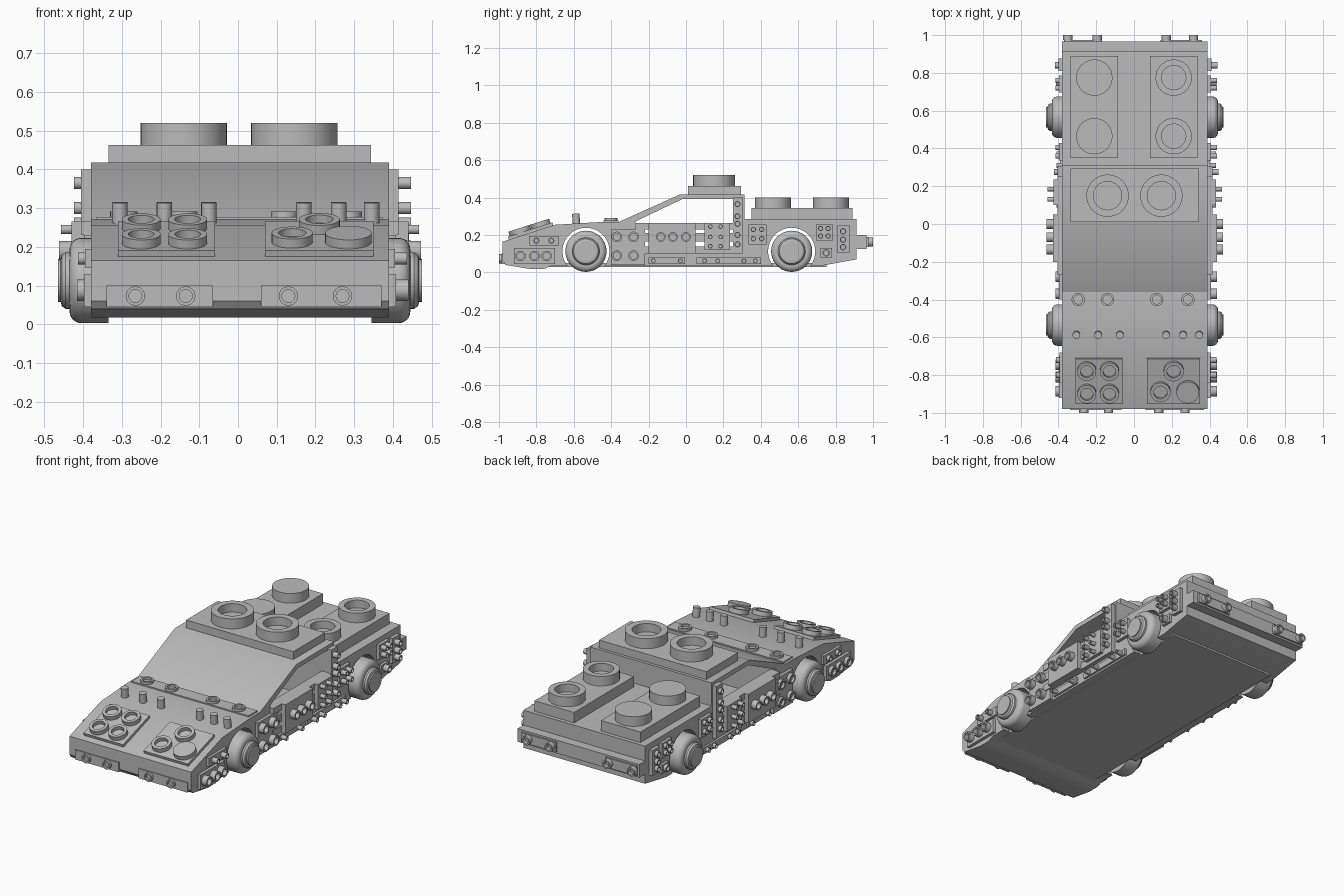
import bpy, bmesh
from math import pi, sin, cos, atan
from mathutils import Vector, Matrix

cube = bpy.data.objects.get("Cube")
if cube:
    bpy.data.objects.remove(cube, do_unlink=True)

grey = bpy.data.materials.new("light_grey")
grey.use_nodes = True
colour = (0.5, 0.5, 0.5, 1)
grey.diffuse_color = colour
grey.node_tree.nodes["Principled BSDF"].inputs["Base Color"].default_value = colour

MID = 0.005            # body centre line
HALF = 0.385           # body half width
UP, FRONT, BACK = Vector((0, 0, 1)), Vector((0, -1, 0)), Vector((0, 1, 0))


def finish(name, bm):
    bmesh.ops.recalc_face_normals(bm, faces=bm.faces)
    mesh = bpy.data.meshes.new(name)
    bm.to_mesh(mesh)
    bm.free()
    mesh.materials.append(grey)
    ob = bpy.data.objects.new(name, mesh)
    bpy.context.collection.objects.link(ob)
    return ob


def box(name, x, y, z, tilt=0):
    """Box from (low, high) ranges, tilted about its own centre."""
    bm = bmesh.new()
    size = Matrix.Diagonal((x[1] - x[0], y[1] - y[0], z[1] - z[0], 1))
    bmesh.ops.create_cube(bm, size=1, matrix=size)
    ob = finish(name, bm)
    ob.location = [(a + b) / 2 for a, b in (x, y, z)]
    ob.rotation_euler.x = tilt
    return ob


def lathe(name, profile, base, axis, steps=32):
    """Turn (radius, height) points round an axis."""
    bm = bmesh.new()
    verts = [bm.verts.new((r, 0, h)) for r, h in profile]
    edges = [bm.edges.new(pair) for pair in zip(verts, verts[1:])]
    bmesh.ops.spin(bm, geom=verts + edges, cent=(0, 0, 0), axis=(0, 0, 1),
                   angle=2 * pi, steps=steps)
    bmesh.ops.remove_doubles(bm, verts=bm.verts, dist=1e-5)
    ob = finish(name, bm)
    ob.location = base
    ob.rotation_euler = Vector(axis).to_track_quat('Z', 'Y').to_euler()
    return ob


def stud(name, base, axis, r, h, hollow=True):
    top = [(r, h), (r * 0.67, h), (r * 0.67, h * 0.2), (0, h * 0.2)] if hollow else [(r, h), (0, h)]
    return lathe(name, [(0, 0), (r, 0)] + top, base, axis, 32 if r > 0.03 else 18)


def extrude(name, outline):
    """Side outline in (y, z), extruded across the body width."""
    bm = bmesh.new()
    face = bm.faces.new([bm.verts.new((MID - HALF, y, z)) for y, z in outline])
    new = bmesh.ops.extrude_face_region(bm, geom=[face])["geom"]
    moved = [v for v in new if isinstance(v, bmesh.types.BMVert)]
    bmesh.ops.translate(bm, verts=moved, vec=(2 * HALF, 0, 0))
    return finish(name, bm)


# Lower body with wheel arches and an open cabin
WHEELS = (-0.535, 0.565)
WHEEL_Z, ARCH = 0.113, 0.126
FLOOR = 0.035


def arch(y):
    start = -0.67
    return [(y + ARCH * cos(a), WHEEL_Z + ARCH * sin(a))
            for a in [start + (pi - 2 * start) * i / 24 for i in range(25)]]


outline = [(-0.965, 0.04), (-0.98, 0.06), (-0.98, 0.165), (-0.70, 0.255), (-0.45, 0.27),
           (-0.27, 0.27), (-0.27, 0.1), (0.25, 0.1), (0.25, 0.285), (0.912, 0.285),
           (0.912, 0.07), (0.72, FLOOR)]
outline += arch(WHEELS[1]) + arch(WHEELS[0]) + [(-0.72, FLOOR), (-0.76, 0.018), (-0.83, 0.018)]
extrude("lower_body", outline)
box("floor_panel", (-0.335, 0.345), (-0.75, 0.75), (0.03, 0.05))

# Windshield, roof and cabin back as one bent band
extrude("cabin_shell", [(-0.37, 0.265), (-0.03, 0.418), (0.312, 0.418), (0.312, 0.1),
                        (0.25, 0.1), (0.25, 0.392), (-0.02, 0.392), (-0.28, 0.268)])

# Roof plate and studs
box("roof_plate", (-0.335, 0.343), (0.01, 0.295), (0.415, 0.463))
for x in (-0.14, 0.145):
    stud("roof_stud", (x, 0.15, 0.46), UP, 0.112, 0.06)

# Rear deck plates and studs
for x, hollow in ((-0.21, False), (0.21, True)):
    box("rear_deck_plate", (x - 0.125, x + 0.125), (0.35, 0.89), (0.28, 0.345))
    for y in (0.465, 0.775):
        stud("rear_deck_stud", (x, y, 0.345), UP, 0.096, 0.055, hollow)

# Sloping hood plates and studs
SLOPE = atan(0.32)
NORMAL = Vector((0, -sin(SLOPE), cos(SLOPE)))


def hood(x, y, lift):
    return Vector((x, y, 0.165 + (y + 0.98) * 0.32)) + NORMAL * lift


for x0, x1 in ((-0.31, -0.06), (0.07, 0.35)):
    z = hood(0, -0.83, 0.005).z
    box("hood_plate", (x0, x1), (-0.955, -0.705), (z - 0.012, z + 0.012), SLOPE)
for x, y, r, hollow in ((-0.25, -0.77, 0.05, True), (-0.13, -0.77, 0.05, True),
                        (-0.25, -0.89, 0.05, True), (-0.13, -0.89, 0.05, True),
                        (0.21, -0.77, 0.053, True), (0.14, -0.88, 0.053, True),
                        (0.285, -0.88, 0.06, False)):
    stud("hood_stud", hood(x, y, 0.015), NORMAL, r, 0.026, hollow)

# Hood pegs
for x in (-0.305, -0.19, -0.075, 0.17, 0.26, 0.345):
    stud("hood_peg", (x, -0.585, 0.255), (0, -0.08, 1), 0.02, 0.06, False)

# Strip below the windshield
box("cowl_plate", (-0.365, 0.375), (-0.44, -0.36), (0.26, 0.277))
for x in (-0.295, -0.14, 0.12, 0.285):
    stud("cowl_stud", (x, -0.4, 0.275), UP, 0.035, 0.016)

# Bumpers with lamps
for x0, x1 in ((-0.34, -0.065), (0.06, 0.37)):
    box("front_bumper_plate", (x0, x1), (-0.986, -0.97), (0.045, 0.1))
for x in (-0.265, -0.135, 0.13, 0.27):
    stud("front_lamp", (x, -0.984, 0.073), FRONT, 0.025, 0.016)
box("rear_bumper", (MID - HALF, MID + HALF), (0.9, 0.965), (0.125, 0.2))
for x0, x1 in ((-0.37, -0.17), (0.14, 0.36)):
    box("rear_bumper_plate", (x0, x1), (0.96, 0.975), (0.135, 0.19))
for x in (-0.35, -0.195, 0.17, 0.315):
    stud("rear_lamp", (x, 0.974, 0.163), BACK, 0.025, 0.026)

# Side plates: name, y range, z range, thickness, stud y list, stud z list, radius
SIDE_PLATES = [
    ("nose_side_plate", (-0.92, -0.7), (0.045, 0.13), 0.018, (-0.885, -0.81, -0.745), (0.088,), 0.028),
    ("nose_upper_plate", (-0.84, -0.68), (0.145, 0.195), 0.015, (-0.8, -0.72), (0.17,), 0.016),
    ("fender_plate", (-0.4, -0.22), (0.04, 0.23), 0.018, (-0.37, -0.28), (0.09, 0.19), 0.028),
    ("door_front", (-0.2, 0.05), (0.1, 0.265), 0.05, (-0.135, -0.07, 0.0), (0.19,), 0.026),
    ("door_rear", (0.1, 0.235), (0.12, 0.265), 0.045, (0.13, 0.185), (0.14, 0.19, 0.245), 0.012),
    ("front_sill", (-0.2, -0.005), (0.045, 0.08), 0.012, (-0.175, -0.03), (0.062,), 0.013),
    ("rear_sill", (0.055, 0.4), (0.045, 0.08), 0.012, (0.1, 0.17, 0.31, 0.37), (0.062,), 0.013),
    ("pillar_plate", (0.25, 0.305), (0.1, 0.4), 0.025, (0.275,), (0.15, 0.2, 0.26, 0.3, 0.365), 0.016),
    ("quarter_plate", (0.335, 0.43), (0.15, 0.255), 0.018, (0.36, 0.405), (0.18, 0.23), 0.014),
    ("tail_upper_plate", (0.695, 0.785), (0.17, 0.255), 0.018, (0.72, 0.76), (0.195, 0.235), 0.014),
    ("tail_lower_plate", (0.72, 0.78), (0.08, 0.13), 0.015, (0.75,), (0.105,), 0.02),
    ("tail_end_plate", (0.81, 0.875), (0.105, 0.25), 0.02, (0.84,), (0.135, 0.175, 0.22), 0.017),
]
for side in (-1, 1):
    for name, ys, zs, thick, stud_ys, stud_zs, r in SIDE_PLATES:
        inner = MID + side * (HALF - 0.03)
        outer = MID + side * (HALF + thick)
        box(name, sorted((inner, outer)), ys, zs)
        length = 0.032 if side > 0 or "door" in name else 0.018
        for y in stud_ys:
            for z in stud_zs:
                stud(name + "_stud", (outer, y, z), (side, 0, 0), r, length)
    # Door rails bridging the gap between the door plates
    for z0, z1 in ((0.1, 0.14), (0.165, 0.21), (0.23, 0.265)):
        box("door_rail", sorted((MID + side * 0.35, MID + side * 0.41)), (-0.27, 0.25), (z0, z1))

    # Wheels with rounded tyres and stepped hubs
    for y in WHEELS:
        tyre = [(0, 0), (0.11, 0)] + [(0.08 + 0.03 * cos(a), 0.07 + 0.03 * sin(a))
                                      for a in [pi / 2 * i / 6 for i in range(7)]] + [(0, 0.1)]
        hub = [(0, 0), (0.073, 0), (0.073, 0.015), (0.066, 0.025), (0.055, 0.028),
               (0.055, 0.035), (0, 0.035)]
        lathe("tyre", tyre, (MID + side * 0.34, y, WHEEL_Z), (side, 0, 0), 40)
        lathe("hub", hub, (MID + side * 0.435, y, WHEEL_Z), (side, 0, 0), 40)

# Smooth round parts, keep hard edges
for ob in bpy.context.scene.objects:
    if ob.type == 'MESH':
        ob.select_set(True)
        bpy.context.view_layer.objects.active = ob
bpy.ops.object.shade_smooth_by_angle(angle=0.6)
